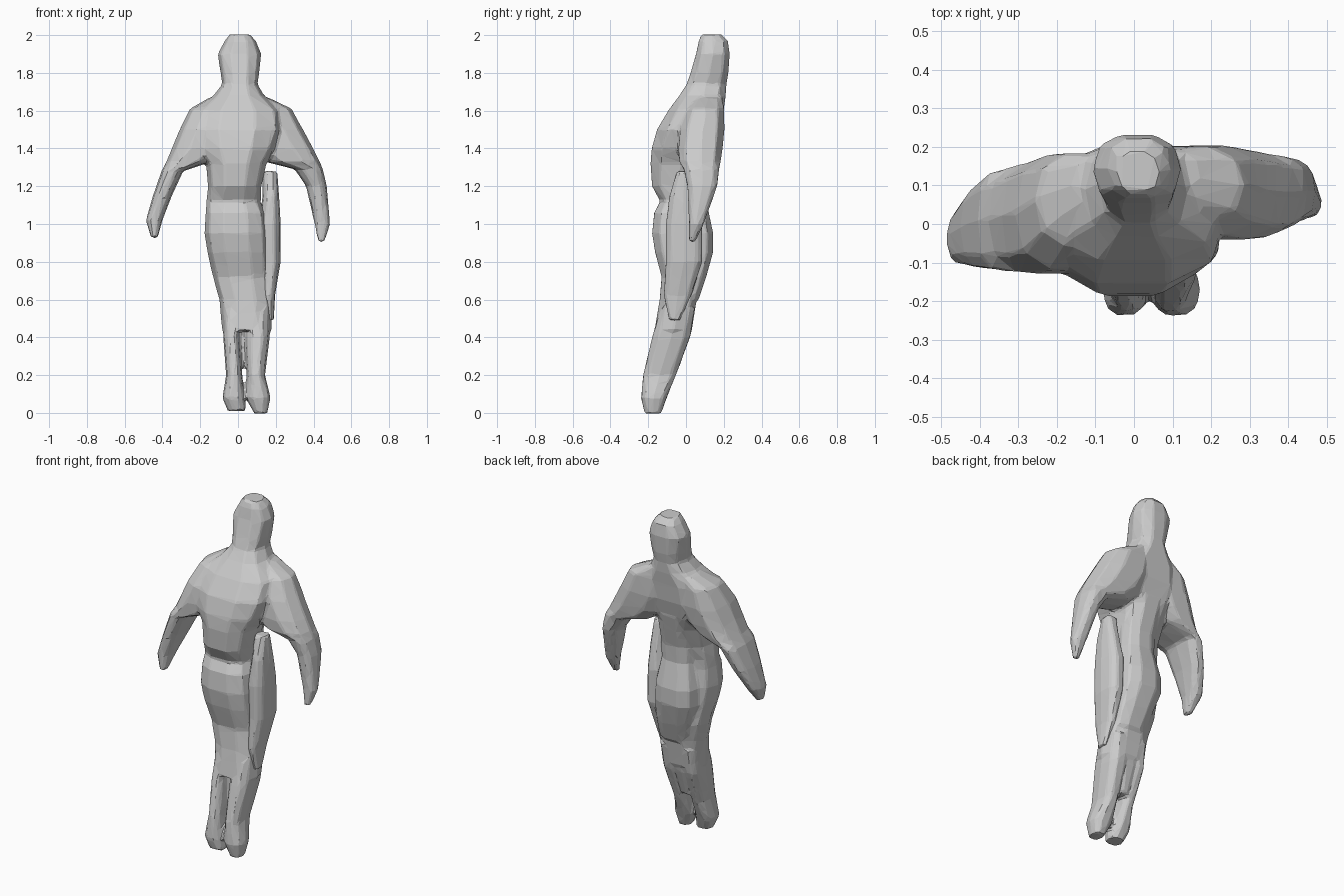
import bpy, bmesh, math


def add_loft(bm, rings, sides=10, power=0.8):
    """Closed loft through level rings given as (z, xmin, xmax, ymin, ymax)."""
    loops = []
    for z, x0, x1, y0, y1 in rings:
        loop = []
        for i in range(sides):
            a = 2 * math.pi * i / sides
            c, s = math.cos(a), math.sin(a)
            px = math.copysign(abs(c) ** power, c)
            py = math.copysign(abs(s) ** power, s)
            loop.append(bm.verts.new(((x0 + x1) / 2 + px * (x1 - x0) / 2,
                                      (y0 + y1) / 2 + py * (y1 - y0) / 2, z)))
        loops.append(loop)
    for a, b in zip(loops, loops[1:]):
        for i in range(sides):
            j = (i + 1) % sides
            bm.faces.new((a[i], a[j], b[j], b[i]))
    bm.faces.new(loops[0])
    bm.faces.new(loops[-1])


def build(name, lofts, ratio):
    """Weld overlapping lofts into one skin and reduce it to coarse facets."""
    bm = bmesh.new()
    for rings in lofts:
        add_loft(bm, rings)
    bmesh.ops.recalc_face_normals(bm, faces=bm.faces)
    mesh = bpy.data.meshes.new(name)
    bm.to_mesh(mesh)
    bm.free()
    ob = bpy.data.objects.new(name, mesh)
    bpy.context.collection.objects.link(ob)
    rm = ob.modifiers.new("weld", 'REMESH')
    rm.mode = 'VOXEL'
    rm.voxel_size = 0.011
    soft = ob.modifiers.new("soften_joins", 'SMOOTH')
    soft.factor = 0.5
    soft.iterations = 3
    dec = ob.modifiers.new("facets", 'DECIMATE')
    dec.ratio = ratio
    return ob


# Head, chest, waist, hips and thighs
trunk = [
    (2.004, -.045, .065, .08, .19), (1.97, -.07, .095, .065, .225),
    (1.90, -.108, .123, .05, .235), (1.80, -.093, .113, .02, .228),
    (1.74, -.083, .103, 0, .218), (1.68, -.13, .14, -.04, .215),
    (1.60, -.23, .23, -.10, .205), (1.50, -.25, .24, -.16, .195),
    (1.40, -.22, .20, -.188, .17), (1.32, -.17, .15, -.194, .14),
    (1.20, -.16, .125, -.185, .09), (1.12, -.168, .12, -.14, .06),
    (1.06, -.173, .145, -.173, .06), (0.95, -.178, .158, -.184, .07),
    (0.85, -.163, .163, -.168, .075), (0.72, -.133, .168, -.133, .08),
    (0.60, -.10, .178, -.143, .06), (0.44, -.085, .18, -.17, .035),
]
# Seat and lower back, narrower than the front
seat = [
    (1.40, -.12, .12, -.05, .17), (1.20, -.09, .12, -.05, .12),
    (1.10, -.09, .12, -.05, .115), (0.95, -.12, .145, -.05, .148),
    (0.85, -.12, .15, -.05, .147), (0.72, -.08, .16, -.05, .11),
    (0.60, -.05, .16, -.08, .07),
]

# Spread, wing-like arms
left_arm = [
    (1.67, -.15, 0, .03, .18), (1.61, -.255, 0, -.06, .188),
    (1.50, -.31, 0, -.125, .188), (1.40, -.35, -.05, -.135, .173),
    (1.33, -.38, -.14, -.13, .158), (1.28, -.405, -.29, -.125, .143),
    (1.15, -.45, -.35, -.115, .10), (1.02, -.488, -.40, -.105, .03),
    (0.925, -.46, -.425, -.10, -.05),
]
right_arm = [
    (1.67, 0, .16, .04, .195), (1.61, 0, .285, 0, .205),
    (1.50, 0, .345, -.035, .208), (1.40, .05, .40, -.045, .198),
    (1.33, .14, .435, -.04, .188), (1.29, .30, .45, -.015, .178),
    (1.20, .36, .47, .005, .168), (1.00, .405, .488, .015, .095),
    (0.905, .425, .457, .015, .05),
]

# Lower legs, and the web that joins them behind
left_leg = [
    (.55, -.08, .03, -.14, .05), (.40, -.078, .01, -.183, .025),
    (.20, -.063, .022, -.23, -.05), (.08, -.083, .033, -.24, -.10),
    (.01, -.055, .043, -.22, -.13),
]
right_leg = [
    (.55, .05, .17, -.14, .05), (.40, .035, .168, -.183, .025),
    (.20, .047, .143, -.23, -.05), (.08, .043, .173, -.24, -.10),
    (-.004, .085, .155, -.22, -.13),
]
leg_web = [(.52, -.04, .14, -.11, .045), (.40, -.03, .10, -.11, .02),
           (.24, -.01, .07, -.11, -.035)]

build("figure_body",
      [trunk, seat, left_arm, right_arm, left_leg, right_leg, leg_web], .045)

# Loose cloth hanging beside the hip
drape = [
    (1.28, .13, .208, -.05, .03), (1.15, .13, .218, -.09, .06),
    (1.00, .11, .226, -.11, .09), (0.80, .12, .226, -.11, .09),
    (0.62, .13, .196, -.12, .03), (0.49, .155, .19, -.09, -.03),
]
build("side_drape", [drape], .045)
